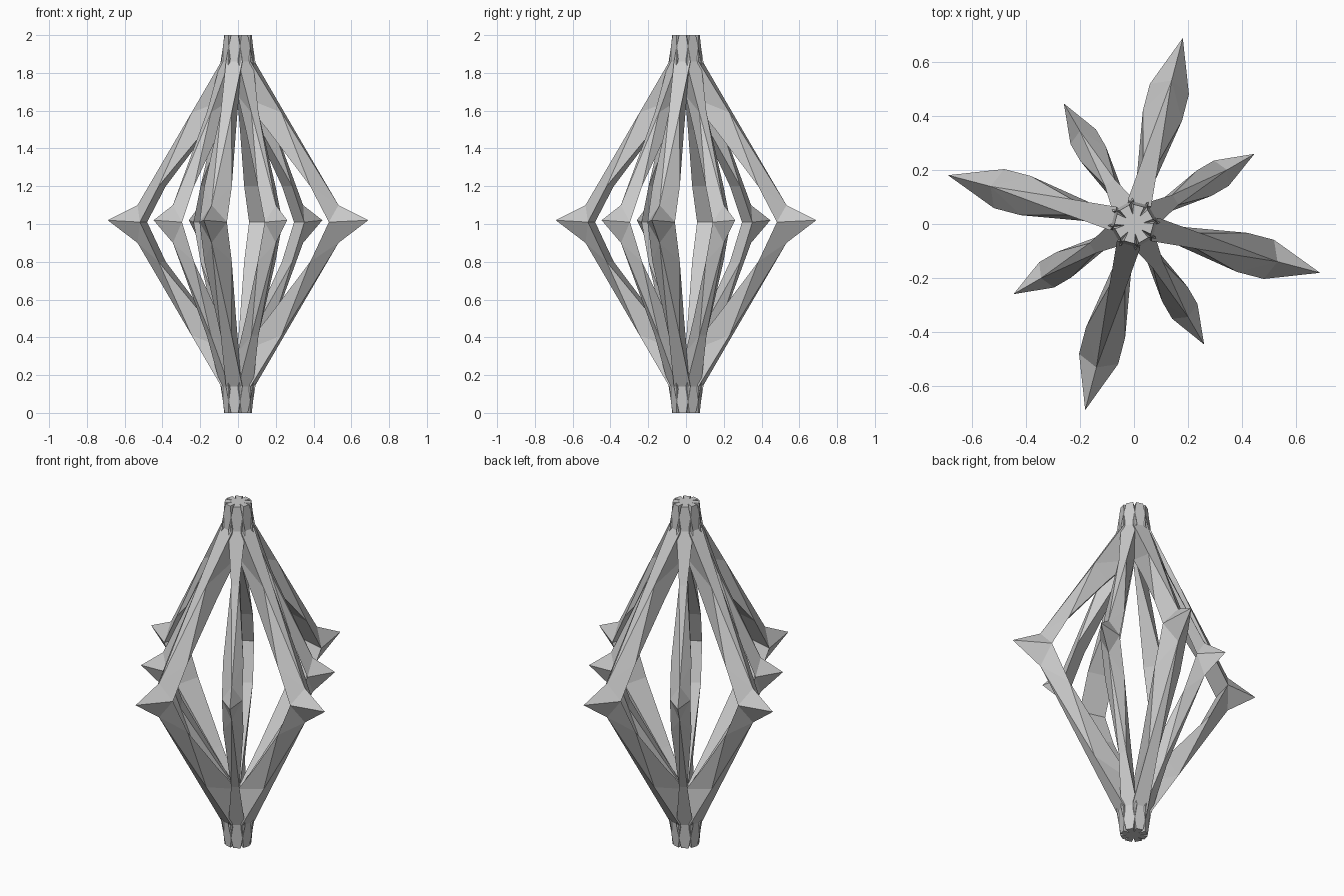
import bpy, bmesh, math

cube = bpy.data.objects.get("Cube")
if cube:
    bpy.data.objects.remove(cube)

grey = bpy.data.materials.new("plain_grey")
grey.use_nodes = True
colour = (0.6, 0.6, 0.6, 1)
grey.diffuse_color = colour
grey.node_tree.nodes["Principled BSDF"].inputs["Base Color"].default_value = colour

# Upper half stations: outer (radius, height, half width), inner (same)
# A sharp outer ridge at the elbow turns into a flat outer face near the hub
MID = ((0.713, 1.02, 0.0), (0.517, 1.01, 0.075))
UPPER = [
    ((0.55, 1.10, 0.0), (0.415, 1.20, 0.075)),
    ((0.246, 1.59, 0.03), (0.17, 1.50, 0.034)),
    ((0.08, 1.86, 0.045), (0.01, 1.68, 0.008)),
    ((0.07, 2.0, 0.02), (0.0, 2.0, 0.008)),
]


def flip(station):
    return tuple((r, 2 - z, w) for r, z, w in station)


def make_arm(name, angle, scale):
    """Bent strut from the bottom hub, out to a pointed elbow, to the top hub."""
    stations = [flip(s) for s in reversed(UPPER)] + [MID] + UPPER
    bm = bmesh.new()
    rings = []
    for outer, inner in stations:
        ring = []
        for (r, z, w), sides in ((outer, (-1, 1)), (inner, (1, -1))):
            # Hub ends keep their full size on the short arms
            k = scale if r > 0.1 else 1
            ring += [bm.verts.new((r * k, s * w * k, z)) for s in sides]
        rings.append(ring)
    for a, b in zip(rings, rings[1:]):
        for i in range(4):
            j = (i + 1) % 4
            bm.faces.new((a[i], a[j], b[j], b[i]))
    bm.faces.new(rings[0])
    bm.faces.new(rings[-1])
    bmesh.ops.remove_doubles(bm, verts=bm.verts, dist=0.0005)
    bmesh.ops.triangulate(bm, faces=bm.faces)
    bmesh.ops.recalc_face_normals(bm, faces=bm.faces)
    mesh = bpy.data.meshes.new(name)
    bm.to_mesh(mesh)
    bm.free()
    mesh.materials.append(grey)
    arm = bpy.data.objects.new(name, mesh)
    arm.rotation_euler.z = math.radians(angle)
    bpy.context.collection.objects.link(arm)


# Long and short arms alternate around the hub
for i in range(4):
    make_arm(f"long_arm_{i + 1}", -14.7 + 90 * i, 1.0)
    make_arm(f"short_arm_{i + 1}", 30.2 + 90 * i, 0.725)
